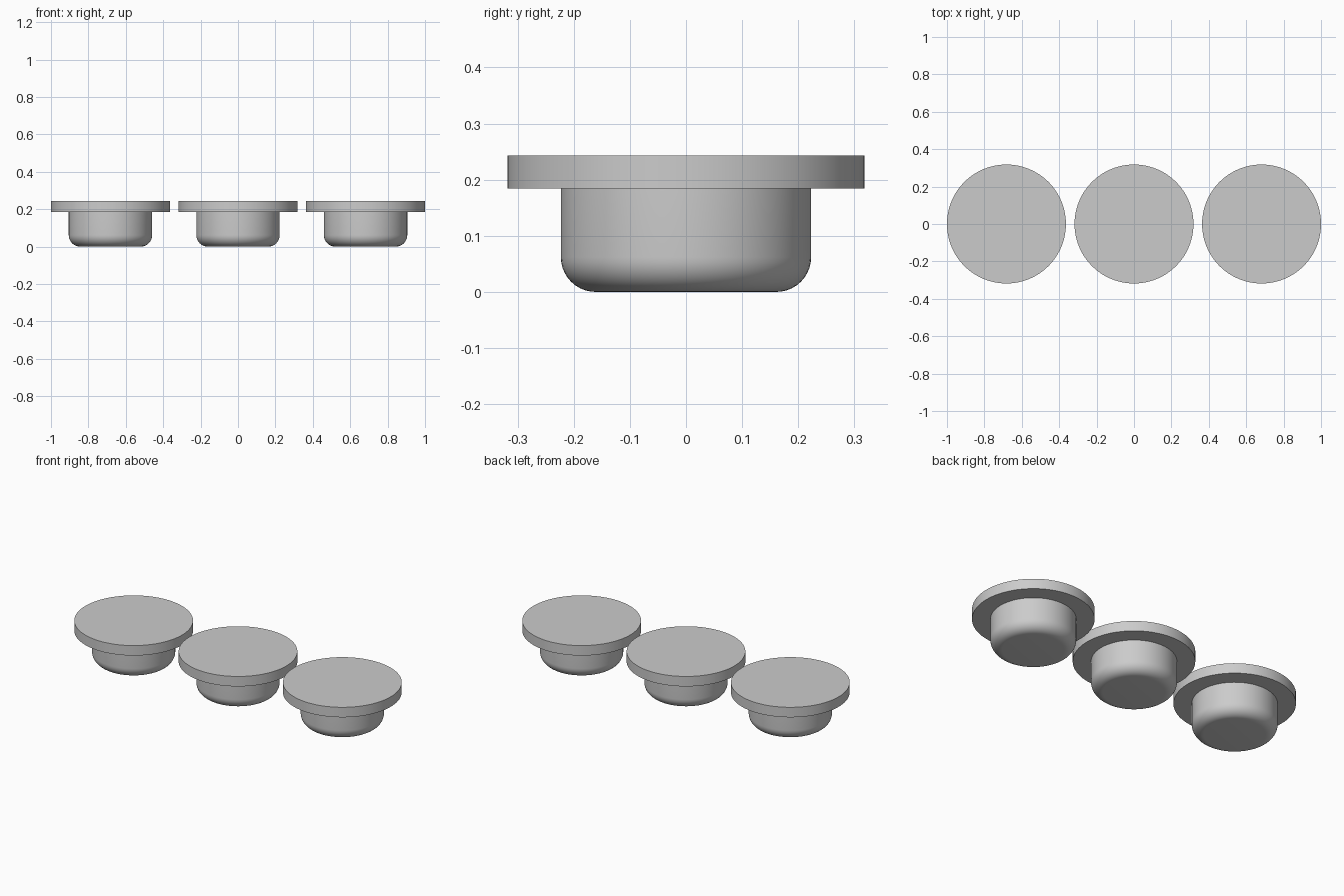
import bpy, bmesh, math

cube = bpy.data.objects.get("Cube")
if cube:
    bpy.data.objects.remove(cube, do_unlink=True)

RIM_R, CUP_R, FILLET = 0.318, 0.223, 0.062
RIM_Z, TOP_Z = 0.184, 0.243
SPACING = 0.682
SIDES = 96

grey = bpy.data.materials.new("plain grey")
grey.use_nodes = True
colour = (0.6, 0.6, 0.6, 1)
grey.diffuse_color = colour
grey.node_tree.nodes["Principled BSDF"].inputs["Base Color"].default_value = colour


def lathe(name, profile, x):
    """Turn an (radius, height) profile around a vertical axis at x."""
    bm = bmesh.new()
    verts = [bm.verts.new((r, 0, z)) for r, z in profile]
    edges = [bm.edges.new(pair) for pair in zip(verts, verts[1:])]
    bmesh.ops.spin(bm, geom=verts + edges, cent=(0, 0, 0), axis=(0, 0, 1),
                   angle=math.tau, steps=SIDES, use_duplicate=False)
    bmesh.ops.remove_doubles(bm, verts=bm.verts, dist=0.0001)
    bmesh.ops.recalc_face_normals(bm, faces=bm.faces)
    mesh = bpy.data.meshes.new(name)
    bm.to_mesh(mesh)
    bm.free()
    mesh.materials.append(grey)
    obj = bpy.data.objects.new(name, mesh)
    obj.location.x = x
    bpy.context.collection.objects.link(obj)
    bpy.ops.object.select_all(action="DESELECT")
    obj.select_set(True)
    bpy.context.view_layer.objects.active = obj
    bpy.ops.object.shade_smooth_by_angle(angle=math.radians(30))


# Rounded lower edge of the plug
arc = [(CUP_R - FILLET + FILLET * math.sin(a), FILLET - FILLET * math.cos(a))
       for a in (i * math.pi / 20 for i in range(11))]

# Plug with a flat bottom, and the wide flat cap with its flange
body = ([(0, 0)] + arc + [(CUP_R, RIM_Z), (RIM_R, RIM_Z),
                          (RIM_R, TOP_Z), (0, TOP_Z)])

for side, x in (("right", -SPACING), ("centre", 0), ("left", SPACING)):
    lathe(side + "_flanged_plug", body, x)
